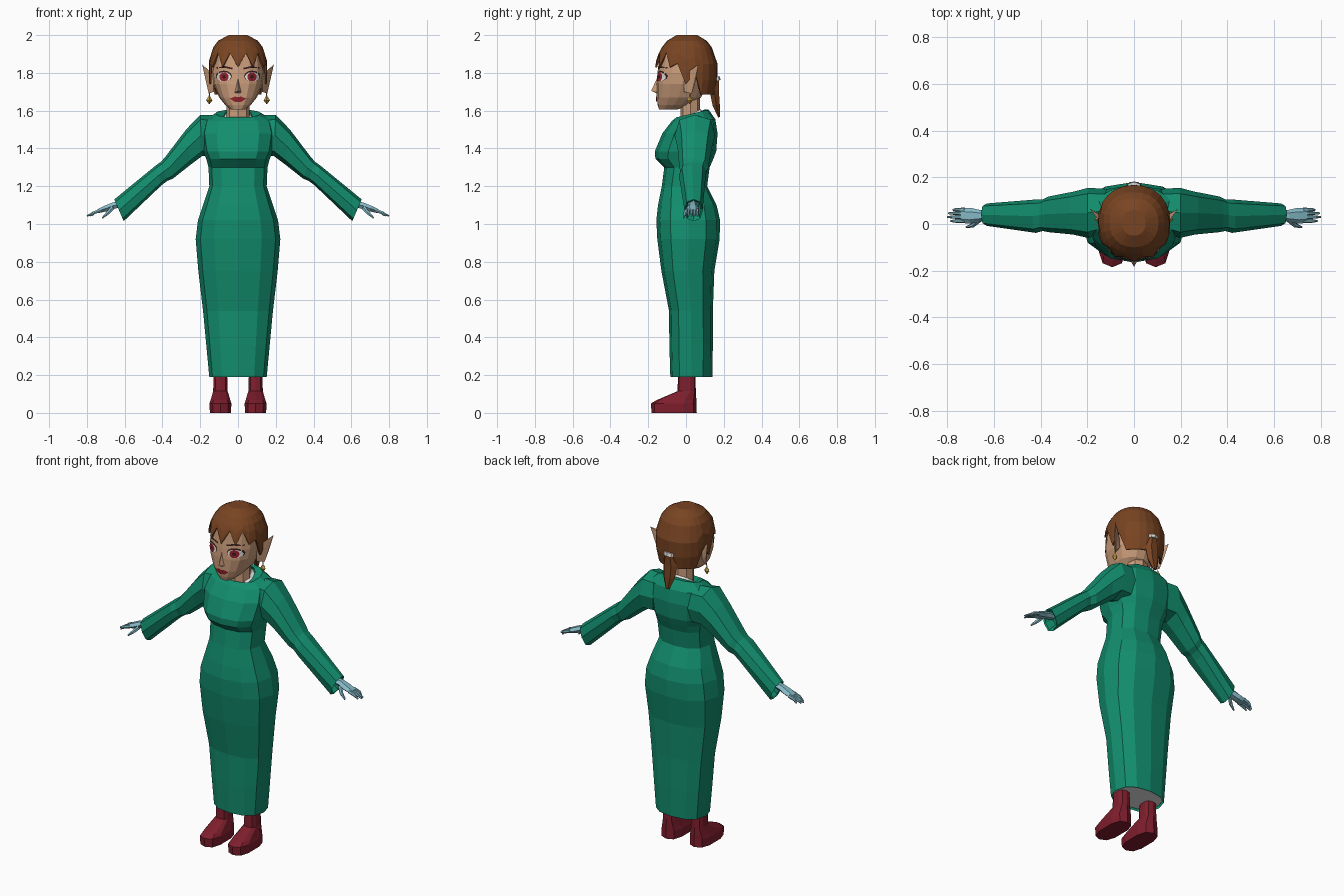
import bpy, bmesh, math
from mathutils import Vector
from mathutils.bvhtree import BVHTree

if "Cube" in bpy.data.objects:
    bpy.data.objects.remove(bpy.data.objects["Cube"])


def material(name, *rgb):
    m = bpy.data.materials.new(name)
    m.diffuse_color = (*rgb, 1)
    m.use_nodes = True
    m.node_tree.nodes["Principled BSDF"].inputs["Base Color"].default_value = m.diffuse_color
    return m


GREEN = material("dress green", 0.006, 0.27, 0.155)
WINE = material("boot wine red", 0.21, 0.013, 0.026)
SKIN = material("skin", 0.60, 0.34, 0.20)
HAIR = material("hair brown", 0.19, 0.058, 0.016)
BLUE = material("glove pale blue", 0.24, 0.50, 0.58)
WHITE = material("white", 0.80, 0.80, 0.78)
GOLD = material("gold", 0.55, 0.34, 0.06)
RED = material("lip and iris red", 0.30, 0.015, 0.025)
DARK = material("lash dark brown", 0.035, 0.012, 0.01)


def finish(bm, name, mat):
    bmesh.ops.recalc_face_normals(bm, faces=bm.faces)
    me = bpy.data.meshes.new(name)
    bm.to_mesh(me)
    bm.free()
    me.materials.append(mat)
    ob = bpy.data.objects.new(name, me)
    bpy.context.collection.objects.link(ob)
    return ob


def loft(bm, rings, start=True, end=True):
    """Skin a list of closed rings."""
    vs = [[bm.verts.new(p) for p in r] for r in rings]
    n = len(vs[0])
    for a, b in zip(vs, vs[1:]):
        for i in range(n):
            j = (i + 1) % n
            bm.faces.new((a[i], a[j], b[j], b[i]))
    if start:
        bm.faces.new(vs[0][::-1])
    if end:
        bm.faces.new(vs[-1])


def lofted(name, rings, mat, start=True, end=True, mirror=False):
    for s, side in ((1, "_left"), (-1, "_right")) if mirror else ((1, ""),):
        bm = bmesh.new()
        loft(bm, [[(s * p[0], p[1], p[2]) for p in r] for r in rings], start, end)
        finish(bm, name + side, mat)


def power(v, p):
    return math.copysign(abs(v) ** (2 / p), v)


def ring(z, w, yf, yb, dz=0.0, n=12, p=2.4, cx=0.0):
    """Horizontal rounded ring; dz raises the back and lowers the front."""
    out = []
    for i in range(n):
        a = 2 * math.pi * i / n
        s, c = power(math.sin(a), p), power(math.cos(a), p)
        out.append((cx + w * s, (yf + yb) / 2 - (yb - yf) / 2 * c, z - dz * c))
    return out


def tube(path, radii, side, n=6):
    """Rings along a path; radii are (along side, across)."""
    pts, side, out = [Vector(p) for p in path], Vector(side), []
    for k, p in enumerate(pts):
        t = pts[min(k + 1, len(pts) - 1)] - pts[max(k - 1, 0)]
        up = t.cross(side).normalized()
        sd = up.cross(t).normalized()
        a, b = radii[k]
        out.append([p + sd * a * math.cos(2 * math.pi * i / n)
                    + up * b * math.sin(2 * math.pi * i / n) for i in range(n)])
    return out


# Dress body: hem, hips, waist, bust, shoulders, neckline
dress = [(0.19, .152, -.083, .14), (0.36, .168, -.088, .142), (0.54, .185, -.09, .142),
         (0.75, .21, -.13, .15), (0.92, .224, -.152, .178), (1.02, .212, -.157, .18),
         (1.10, .185, -.148, .162), (1.20, .152, -.128, .112), (1.30, .156, -.115, .125),
         (1.345, .168, -.162, .145), (1.385, .185, -.165, .16), (1.48, .20, -.125, .167),
         (1.55, .185, -.075, .155, .005), (1.585, .12, -.05, .12, .02),
         (1.57, .075, -.035, .095, .035)]
lofted("dress", [ring(*d) for d in dress], GREEN, False, False)
lofted("underskirt", [ring(.20, .145, -.076, .133), ring(.23, .145, -.076, .133)], WHITE)
lofted("collar", [ring(1.56, .076, -.036, .092, .035), ring(1.578, .058, -.02, .075, .03)], WHITE)

# Sleeves: each row is upper edge x,z, lower edge x,z, y front, y back
sleeve = []
for xu, zu, xl, zl, y0, y1 in [(.10, 1.575, .13, 1.36, -.03, .15), (.20, 1.578, .19, 1.36, -.06, .155),
                               (.275, 1.50, .25, 1.315, -.045, .138), (.385, 1.355, .345, 1.24, -.035, .118),
                               (.407, 1.33, .375, 1.228, -.03, .105), (.435, 1.31, .405, 1.205, -.038, .105),
                               (.655, 1.13, .605, 1.015, -.008, .088), (.647, 1.124, .603, 1.023, 0, .08),
                               (.60, 1.145, .565, 1.07, .01, .07)]:
    c, h = Vector(((xu + xl) / 2, (y0 + y1) / 2, (zu + zl) / 2)), Vector(((xu - xl) / 2, 0, (zu - zl) / 2))
    sleeve.append([c + h * power(math.cos(i * math.pi / 4), 2.6)
                   + Vector((0, (y1 - y0) / 2 * power(math.sin(i * math.pi / 4), 2.6), 0)) for i in range(8)])
lofted("sleeve", sleeve, GREEN, mirror=True)

# Gloved hands
Y = (0, 1, 0)
lofted("palm", tube([(.60, .035, 1.11), (.66, .035, 1.097), (.70, .035, 1.082), (.74, .037, 1.068)],
                    [(.024, .018), (.025, .02), (.034, .018), (.032, .012)], Y), BLUE, mirror=True)
for name, y, x in [("index", .013, .785), ("middle", .03, .80), ("ring", .046, .795), ("little", .061, .775)]:
    lofted(name + "_finger", tube([(.725, y, 1.073), (.762, y, 1.06), (x, y, 1.043)],
                                  [(.009, .01), (.008, .009), (.004, .004)], Y), BLUE, mirror=True)
lofted("thumb", tube([(.665, .015, 1.085), (.69, -.006, 1.058), (.718, -.013, 1.032)],
                     [(.012, .012), (.01, .01), (.004, .005)], Y), BLUE, mirror=True)

# Boots
lofted("boot", [ring(z, w, yf, yb, 0, 10, 2.8, .093) for z, w, yf, yb in
                [(0, .058, -.183, .057), (.05, .06, -.185, .055), (.068, .054, -.155, .055),
                 (.115, .04, -.045, .052), (.2, .037, -.042, .05), (.26, .037, -.042, .05)]], WINE, mirror=True)

# Head and neck
lofted("neck", [ring(z, .062, -.03, .075, 0, 8, 2) for z in (1.52, 1.70)], SKIN)
head_rings = [ring(*h, 0, 16, 2.4) for h in
              [(1.605, .038, -.142, -.05), (1.63, .068, -.15, .02), (1.67, .10, -.155, .08),
               (1.74, .13, -.156, .11), (1.80, .139, -.151, .13), (1.90, .134, -.14, .13),
               (1.96, .08, -.08, .09)]]
lofted("head", head_rings, SKIN)
bm = bmesh.new()
loft(bm, head_rings)
bvh = BVHTree.FromBMesh(bm)
bm.free()


def hull(name, pts, mat):
    for s, side in ((1, "_left"), (-1, "_right")):
        bm = bmesh.new()
        vs = [bm.verts.new((s * x, y, z)) for x, y, z in pts]
        bmesh.ops.convex_hull(bm, input=vs)
        finish(bm, name + side, mat)


# Nose (symmetric), pointed ears, earrings
hull("nose", [(0, -.15, 1.78), (0, -.184, 1.705), (-.004, -.15, 1.69),
              (.02, -.148, 1.695), (-.02, -.148, 1.695)], SKIN)
hull("ear", [(.132, -.01, 1.79), (.128, -.01, 1.70), (.19, .066, 1.845), (.155, .03, 1.69),
             (.168, .05, 1.75), (.125, .03, 1.72), (.13, .03, 1.79)], SKIN)
lofted("earring", tube([(.152, .02, 1.70), (.152, .02, 1.677), (.152, .02, 1.655), (.152, .02, 1.634)],
                       [(.002, .002), (.003, .003), (.017, .017), (.001, .001)], Y, 4), GOLD, mirror=True)


def decal(name, outline, lift, mat, mirror=True):
    """Thin plate with an x,z outline draped on the face."""
    cx = sum(p[0] for p in outline) / len(outline)
    cz = sum(p[1] for p in outline) / len(outline)
    for s, side in ((1, "_left"), (-1, "_right")) if mirror else ((1, ""),):
        bm = bmesh.new()

        def drop(x, z):
            hit = bvh.ray_cast(Vector((s * x, -1, z)), Vector((0, 1, 0)))[0]
            return bm.verts.new((s * x, (hit.y if hit else -.1) - lift, z))
        mid = drop(cx, cz)
        inner = [drop((x + cx) / 2, (z + cz) / 2) for x, z in outline]
        outer = [drop(x, z) for x, z in outline]
        for i in range(len(outline)):
            j = (i + 1) % len(outline)
            bm.faces.new((mid, inner[i], inner[j]))
            bm.faces.new((inner[i], outer[i], outer[j], inner[j]))
        finish(bm, name + side, mat)


def oval(cx, cz, rx, rz, n=12):
    return [(cx + rx * math.cos(2 * math.pi * i / n), cz + rz * math.sin(2 * math.pi * i / n)) for i in range(n)]


# Painted face details
decal("eye_lash", oval(.075, 1.783, .043, .029), .003, DARK)
decal("eye_white", oval(.075, 1.779, .038, .025), .005, WHITE)
decal("iris", oval(.074, 1.779, .025, .024), .0065, RED)
decal("pupil", oval(.074, 1.779, .01, .01, 8), .008, DARK)
decal("eyebrow", [(.028, 1.818), (.07, 1.827), (.115, 1.824), (.115, 1.831), (.07, 1.836), (.028, 1.827)], .004, DARK)
decal("lips", [(-.043, 1.664), (-.02, 1.648), (0, 1.645), (.02, 1.648), (.043, 1.664),
               (.015, 1.675), (0, 1.671), (-.015, 1.675)], .005, RED, False)

# Hair cap: columns run from the crown to a jagged hairline
OUT = [(2.0, .05, -.05, .06), (1.97, .105, -.10, .11), (1.92, .142, -.14, .148),
       (1.85, .156, -.162, .167), (1.75, .154, -.168, .165), (1.66, .135, -.15, .145)]


def outline_at(z):
    for a, b in zip(OUT, OUT[1:]):
        if z >= b[0]:
            f = (a[0] - z) / (a[0] - b[0])
            return [u + (v - u) * f for u, v in zip(a, b)][1:]
    return OUT[-1][1:]


N = 24
cols = []
for i in range(N):
    k = min(i, N - i)                       # steps away from the front
    low = (1.905 if k % 2 else 1.83) if k < 5 else {5: 1.85, 6: 1.74, 7: 1.80}.get(k, 1.685)
    zs = [z for z in (2.0, 1.97, 1.935)] + [1.935 + (low - 1.935) * t for t in (.35, .7, 1)]
    cols.append([ring(z, *outline_at(z), 0, N, 2.2)[i] for z in zs])
bm = bmesh.new()
loft(bm, [[c[r] for c in cols] for r in range(6)][::-1], False, True)
hair = finish(bm, "hair_cap", HAIR)
shell = hair.modifiers.new("thickness", "SOLIDIFY")
shell.thickness, shell.offset = .01, -1

# Ponytail and its tie
X = (1, 0, 0)
lofted("ponytail", tube([(0, .14, 1.80), (0, .155, 1.765), (0, .15, 1.70), (0, .16, 1.63), (0, .175, 1.565)],
                        [(.02, .015), (.03, .022), (.045, .028), (.038, .022), (.012, .006)], X), HAIR)
lofted("hair_tie", tube([(0, .154, 1.778), (0, .157, 1.758)], [(.034, .026), (.034, .026)], X, 8), WHITE)
